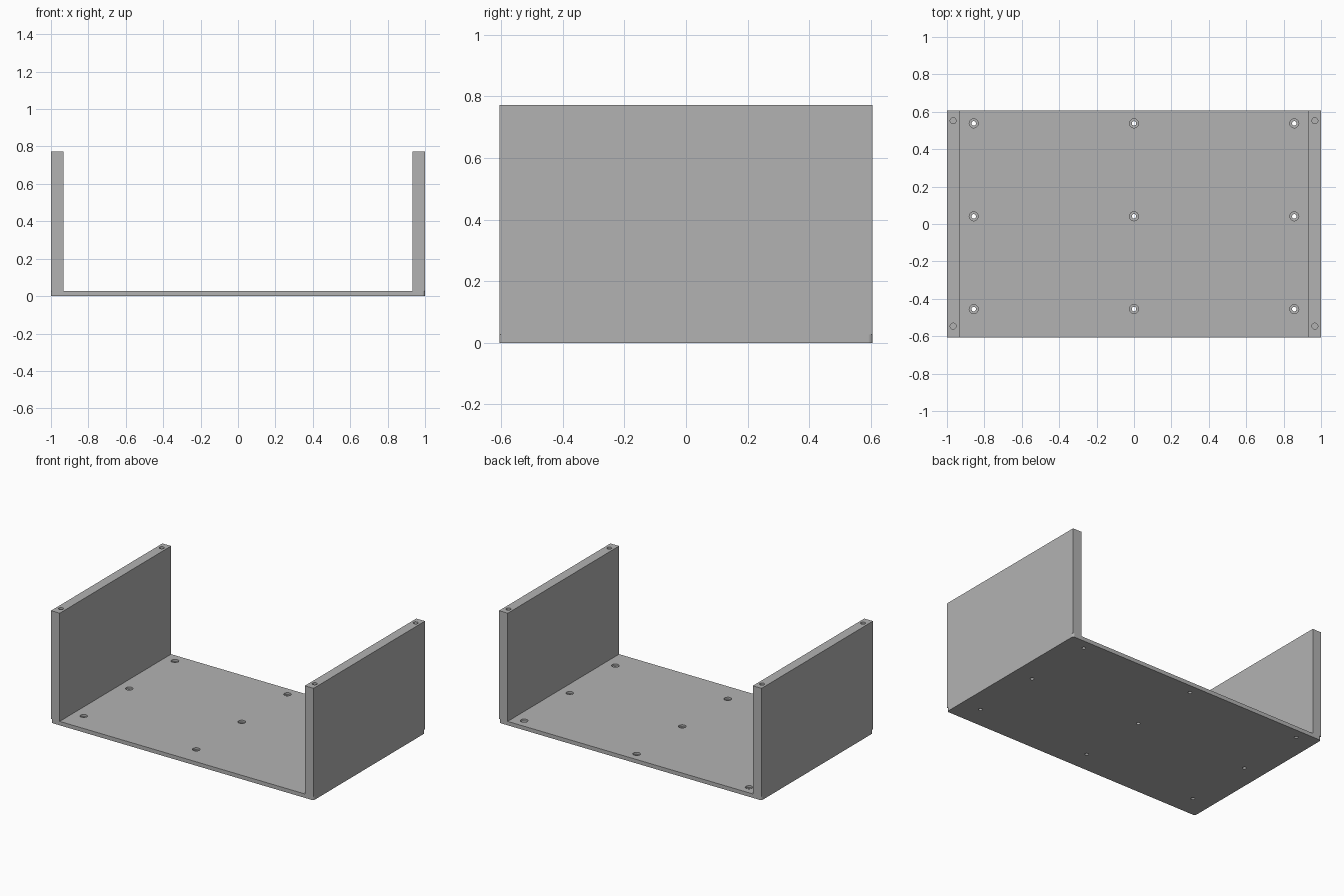
import bpy
import bmesh
from mathutils import Matrix

if "Cube" in bpy.data.objects:
    bpy.data.objects.remove(bpy.data.objects["Cube"], do_unlink=True)

HALF_X, HALF_Y, TOP = 1.0, 0.606, 0.772
FLOOR, WALL = 0.027, 0.066

grey = bpy.data.materials.new("plain grey")
grey.use_nodes = True
colour = (0.45, 0.45, 0.45, 1)
grey.diffuse_color = colour
grey.node_tree.nodes["Principled BSDF"].inputs["Base Color"].default_value = colour


def finish(name, bm):
    mesh = bpy.data.meshes.new(name)
    bm.to_mesh(mesh)
    bm.free()
    mesh.materials.append(grey)
    obj = bpy.data.objects.new(name, mesh)
    bpy.context.collection.objects.link(obj)
    return obj


def box(name, low, high, corner=0):
    bm = bmesh.new()
    bmesh.ops.create_cube(bm, size=1)
    for v in bm.verts:
        for i in range(3):
            v.co[i] = high[i] if v.co[i] > 0 else low[i]
    if corner:
        upright = [e for e in bm.edges
                   if abs(e.verts[0].co.z - e.verts[1].co.z) > 0.001]
        bmesh.ops.bevel(bm, geom=upright, offset=corner, segments=5,
                        profile=0.5, affect='EDGES')
    return finish(name, bm)


def drill(target, name, spots, radius, low, high):
    # Cylindrical holes cut by one hidden helper
    bm = bmesh.new()
    for x, y in spots:
        bmesh.ops.create_cone(bm, cap_ends=True, segments=32, radius1=radius,
                              radius2=radius, depth=high - low,
                              matrix=Matrix.Translation((x, y, (low + high) / 2)))
    cutter = finish(name, bm)
    cutter.hide_render = True
    cutter.hide_viewport = True
    cutter.display_type = 'WIRE'
    mod = target.modifiers.new(name, 'BOOLEAN')
    mod.operation = 'DIFFERENCE'
    mod.solver = 'EXACT'
    mod.object = cutter


# Floor plate with rounded corners and stepped screw holes
floor = box("floor_plate", (-HALF_X, -HALF_Y, 0), (HALF_X, HALF_Y, FLOOR), 0.014)
screws = [(x, y) for x in (-0.857, 0, 0.857) for y in (-0.455, 0.041, 0.538)]
drill(floor, "screw_head_cutter", screws, 0.024, FLOOR / 2, FLOOR + 0.02)
drill(floor, "screw_shaft_cutter", screws, 0.012, -0.02, FLOOR + 0.01)

# Side walls with blind holes in their top edges
for side, name in ((-1, "right"), (1, "left")):
    xs = sorted((side * HALF_X, side * (HALF_X - WALL)))
    wall = box(name + "_wall", (xs[0], -HALF_Y, FLOOR), (xs[1], HALF_Y, TOP))
    pegs = [(side * 0.967, y) for y in (-0.546, 0.552)]
    drill(wall, name + "_peg_cutter", pegs, 0.016, TOP - 0.1, TOP + 0.02)
